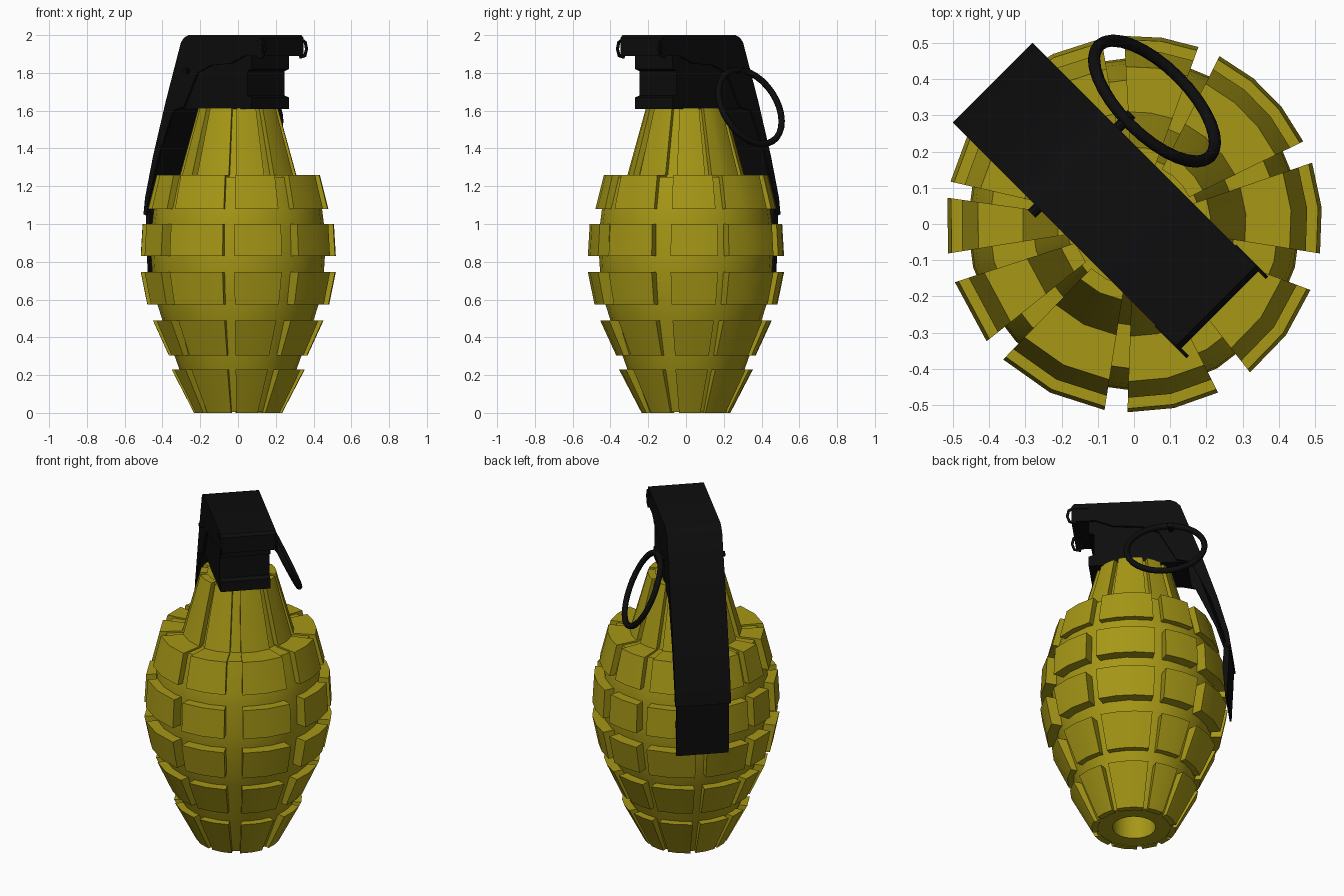
import bpy, bmesh, math
from mathutils import Vector, Matrix

if "Cube" in bpy.data.objects:
    bpy.data.objects.remove(bpy.data.objects["Cube"])


def material(name, col):
    m = bpy.data.materials.new(name)
    m.diffuse_color = (*col, 1)
    m.use_nodes = True
    m.node_tree.nodes["Principled BSDF"].inputs["Base Color"].default_value = m.diffuse_color
    return m


OLIVE = material("olive", (0.38, 0.31, 0.008))
BLACK = material("black", (0.004, 0.004, 0.0045))
TURN = Matrix.Rotation(math.radians(-45), 4, 'Z')   # fuze points to front right


def finish(bm, name, mat, matrix=None):
    bmesh.ops.recalc_face_normals(bm, faces=bm.faces)
    me = bpy.data.meshes.new(name)
    bm.to_mesh(me)
    bm.free()
    ob = bpy.data.objects.new(name, me)
    bpy.context.collection.objects.link(ob)
    me.materials.append(mat)
    if matrix:
        me.transform(matrix)
    bpy.context.view_layer.objects.active = ob
    bpy.ops.object.select_all(action='DESELECT')
    ob.select_set(True)
    bpy.ops.object.shade_smooth_by_angle(angle=math.radians(25))
    return ob


def lathe(name, profile, mat, n=24):
    bm = bmesh.new()
    rings = []
    for i in range(n):
        a = 2 * math.pi * i / n
        rings.append([bm.verts.new((r * math.cos(a), r * math.sin(a), z)) for r, z in profile])
    for i in range(n):
        p, q = rings[i], rings[(i + 1) % n]
        for j in range(len(profile) - 1):
            bm.faces.new((p[j], q[j], q[j + 1], p[j + 1]))
    bm.faces.new([r[0] for r in rings])
    bm.faces.new([r[-1] for r in rings])
    return finish(bm, name, mat)


def add_block(bm, a0, a1, section):
    n = max(1, round((a1 - a0) / 14))
    rows = []
    for i in range(n + 1):
        a = math.radians(a0 + (a1 - a0) * i / n)
        rows.append([bm.verts.new((r * math.cos(a), r * math.sin(a), z)) for r, z in section])
    for p, q in zip(rows, rows[1:]):
        for j in range(4):
            k = (j + 1) % 4
            bm.faces.new((p[j], q[j], q[k], p[k]))
    bm.faces.new(rows[0])
    bm.faces.new(rows[-1])


def add_plate(bm, outline, v0, v1):
    a = [bm.verts.new((u, v0, z)) for u, z in outline]
    b = [bm.verts.new((u, v1, z)) for u, z in outline]
    for i in range(len(a)):
        j = (i + 1) % len(a)
        bm.faces.new((a[i], a[j], b[j], b[i]))
    bm.faces.new(a)
    bm.faces.new(b)


def strip(path, t):
    # closed outline of a bent sheet, thickened to one side of the path
    pts = [Vector(p) for p in path]
    inner = []
    for i, p in enumerate(pts):
        d = (pts[min(i + 1, len(pts) - 1)] - pts[max(i - 1, 0)]).normalized()
        inner.append(p + Vector((d.y, -d.x)) * t)
    return [tuple(p) for p in pts + inner[::-1]]


# Core with the bottom hole
lathe("body_core", [(0.12, 0.2), (0.12, 0.005), (0.215, 0.005), (0.31, 0.23), (0.335, 0.30),
                    (0.40, 0.49), (0.425, 0.57), (0.455, 0.75), (0.46, 0.83), (0.455, 1.0),
                    (0.445, 1.08), (0.40, 1.25), (0.28, 1.25), (0.185, 1.61)], OLIVE)

# Raised blocks: uneven columns (angle ranges) by rows
columns = [(-9, 19), (26, 63), (70, 93), (100, 131), (138, 167),
           (172, 189), (198, 218.5), (226, 261), (268, 296.5), (308, 339.5)]
# z0, z1, outer r0, outer r1, inner r0, inner r1
rows = [(0, 0.23, 0.235, 0.355, 0.20, 0.30),
        (0.305, 0.49, 0.37, 0.455, 0.325, 0.39),
        (0.575, 0.745, 0.485, 0.52, 0.415, 0.445),
        (0.83, 1.0, 0.52, 0.51, 0.45, 0.445),
        (1.08, 1.26, 0.48, 0.435, 0.435, 0.29),
        (1.26, 1.615, 0.31, 0.212, 0.265, 0.17)]
for i, (z0, z1, o0, o1, i0, i1) in enumerate(rows):
    bm = bmesh.new()
    for a0, a1 in columns:
        add_block(bm, a0, a1, [(i0, z0), (o0, z0), (o1, z1), (i1, z1)])
    finish(bm, "neck_blocks" if i == 5 else f"block_row_{i + 1}", OLIVE)

# Fuze housing
bm = bmesh.new()
add_plate(bm, [(0.3, 1.97), (0.3, 1.89), (0.24, 1.89), (0.24, 1.82), (0.21, 1.81), (0.21, 1.68),
               (0.24, 1.67), (0.24, 1.61), (-0.31, 1.61), (-0.25, 1.95)], -0.14, 0.14)
finish(bm, "fuze_housing", BLACK, TURN)

# Safety lever: bent sheet, front lip and tapering side flanges
lever = [(-0.552, 1.05), (-0.54, 1.14), (-0.48, 1.36), (-0.385, 1.65),
         (-0.272, 1.96), (-0.25, 1.985), (-0.215, 2.0), (0.32, 2.0), (0.335, 1.985), (0.335, 1.89)]
bm = bmesh.new()
add_plate(bm, strip(lever, 0.025), -0.155, 0.155)
flange = lever[:-1] + [(0.335, 1.89), (0.2, 1.89), (0.1, 1.85), (-0.05, 1.84), (-0.15, 1.8),
                       (-0.25, 1.62), (-0.33, 1.6), (-0.44, 1.36), (-0.51, 1.14), (-0.53, 1.05)]
for s in (-1, 1):
    add_plate(bm, flange, s * 0.143, s * 0.156)
finish(bm, "safety_lever", BLACK, TURN)

# Lever tail
bm = bmesh.new()
add_plate(bm, [(-0.545, 1.08), (-0.54, 0.95), (-0.53, 0.74), (-0.52, 0.74),
               (-0.505, 0.92), (-0.515, 1.08)], -0.147, 0.147)
finish(bm, "lever_tail", BLACK, TURN)

# Curled hooks on both front corners
bm = bmesh.new()
hook = [(0.24, 1.98), (0.32, 1.985), (0.355, 1.965), (0.365, 1.925), (0.35, 1.885), (0.31, 1.875)]
for s in (-1, 1):
    add_plate(bm, strip(hook, 0.014), s * 0.15, s * 0.16)
finish(bm, "lever_hooks", BLACK, TURN)

# Pin through the housing
bm = bmesh.new()
bmesh.ops.create_cone(bm, cap_ends=True, segments=10, radius1=0.016, radius2=0.016, depth=0.39,
                      matrix=Matrix.Translation((-0.22, 0.015, 1.81)) @ Matrix.Rotation(math.pi / 2, 4, 'X'))
finish(bm, "pin", BLACK, TURN)

# Pull ring hanging outwards from the pin
bpy.ops.mesh.primitive_torus_add(major_segments=32, minor_segments=8, major_radius=0.217, minor_radius=0.017)
ring = bpy.context.object
ring.name = "pull_ring"
ring.data.materials.append(BLACK)
tilt = -math.atan2(0.21, 0.10)
ring.data.transform(TURN @ Matrix.Translation((-0.20, 0.28, 1.62)) @ Matrix.Rotation(tilt, 4, 'X'))
bpy.ops.object.shade_smooth_by_angle(angle=math.radians(50))
